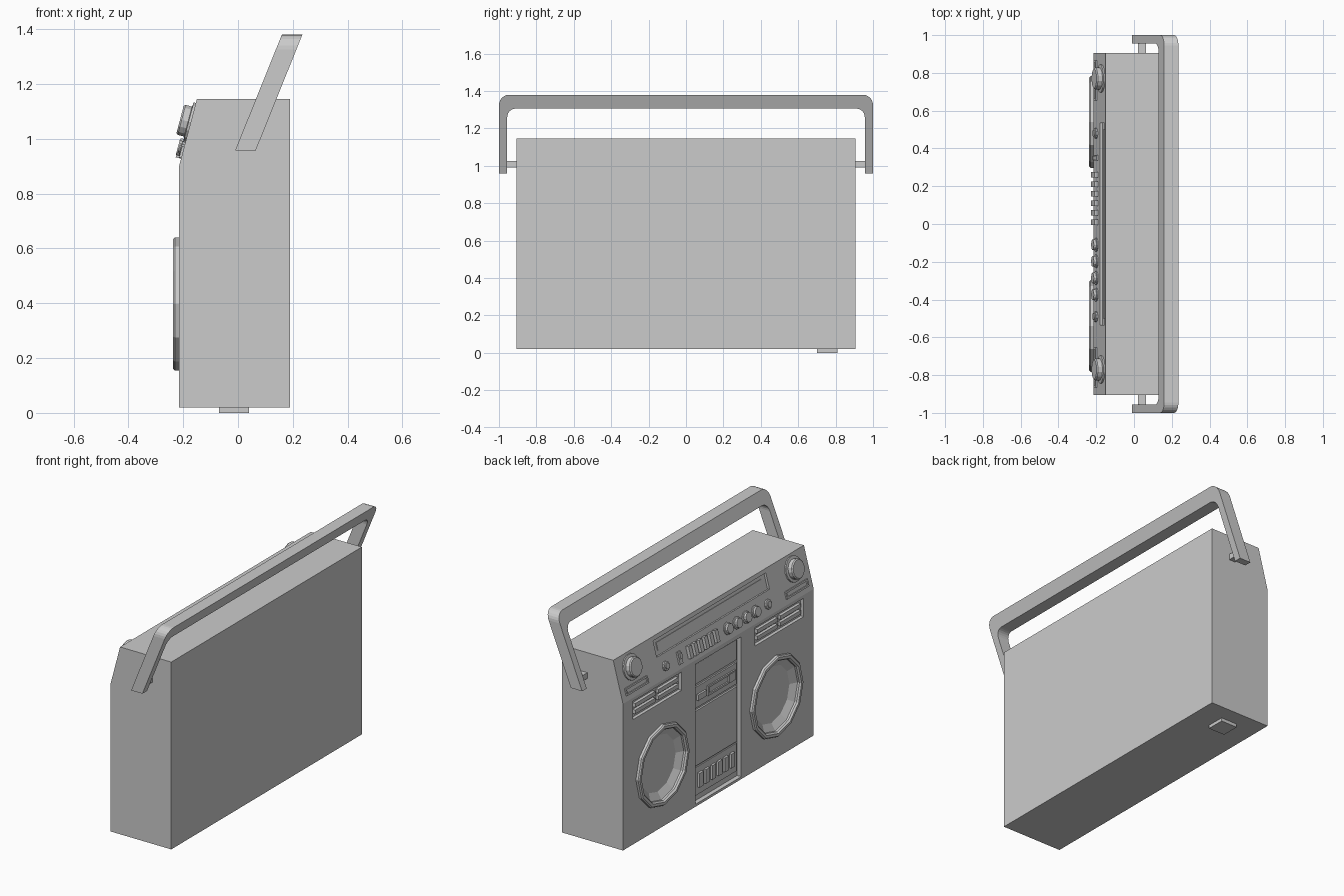
import bpy, bmesh
from math import pi, sin, cos, hypot
from mathutils import Matrix

if "Cube" in bpy.data.objects:
    bpy.data.objects.remove(bpy.data.objects["Cube"])

# Working planes: local a = along y, b = up the face, c = outward from the face
L = hypot(.065, .245)
FRONT = Matrix(((0, 0, -1, -.215), (1, 0, 0, 0), (0, 1, 0, 0), (0, 0, 0, 1)))
SLOPE = Matrix(((0, .065 / L, -.245 / L, -.215), (1, 0, 0, 0),
                (0, .245 / L, .065 / L, .9), (0, 0, 0, 1)))
WORLD = Matrix.Identity(4)


def sl(z):
    """height z -> distance up the sloped face"""
    return (z - .9) / .245 * L


def finish(name, bm, M):
    bm.transform(M)
    bmesh.ops.recalc_face_normals(bm, faces=bm.faces)
    me = bpy.data.meshes.new(name)
    bm.to_mesh(me)
    bm.free()
    ob = bpy.data.objects.new(name, me)
    bpy.context.collection.objects.link(ob)
    return ob


def prism(name, M, pts, c0, c1):
    bm = bmesh.new()
    lo = [bm.verts.new((a, b, c0)) for a, b in pts]
    hi = [bm.verts.new((a, b, c1)) for a, b in pts]
    bm.faces.new(lo)
    bm.faces.new(hi)
    for i in range(len(pts)):
        j = (i + 1) % len(pts)
        bm.faces.new((lo[i], lo[j], hi[j], hi[i]))
    return finish(name, bm, M)


def box(name, M, a0, a1, b0, b1, c0, c1):
    return prism(name, M, [(a0, b0), (a1, b0), (a1, b1), (a0, b1)], c0, c1)


def lathe(name, M, a, b, prof, n, closed=False):
    """revolve (radius, height) points about the outward axis"""
    bm = bmesh.new()
    rings = [[bm.verts.new((a + r * cos(2 * pi * k / n), b + r * sin(2 * pi * k / n), c))
              for k in range(n)] for r, c in prof]
    pairs = list(zip(rings, rings[1:])) + ([(rings[-1], rings[0])] if closed else [])
    for p, q in pairs:
        for k in range(n):
            m = (k + 1) % n
            bm.faces.new((p[k], p[m], q[m], q[k]))
    if not closed:
        bm.faces.new(rings[0])
        bm.faces.new(rings[-1])
    return finish(name, bm, M)


def frame(name, M, a0, a1, b0, b1, t, c0, c1):
    """four thin strips around a rectangle"""
    box(name + "_low", M, a0, a1, b0, b0 + t, c0, c1)
    box(name + "_top", M, a0, a1, b1 - t, b1, c0, c1)
    box(name + "_side_a", M, a0, a0 + t, b0 + t, b1 - t, c0, c1)
    box(name + "_side_b", M, a1 - t, a1, b0 + t, b1 - t, c0, c1)


# Case: side profile (x, z) extruded along y
XZ = Matrix(((1, 0, 0, 0), (0, 0, 1, 0), (0, 1, 0, 0), (0, 0, 0, 1)))
case = prism("case", XZ, [(-.215, .02), (.19, .02), (.19, 1.145), (-.15, 1.145), (-.215, .9)],
             -.905, .905)

# Recesses cut in the face
cutters = [box("cut_deck", FRONT, -.217, .217, .035, .875, -.027, .05),
           box("cut_dial", SLOPE, -.535, .535, sl(1.03), sl(1.122), -.014, .05)]
for s in (-1, 1):
    cutters.append(box("cut_vent", FRONT, s * .35, s * .81, .77, .88, -.02, .05))
    cutters.append(lathe("cut_speaker", FRONT, s * .54, .397,
                         [(.17, -.025), (.212, 0), (.212, .05)], 12))
for c in cutters:
    c.hide_render = True
    m = case.modifiers.new("recess", "BOOLEAN")
    m.operation, m.solver, m.object = "DIFFERENCE", "EXACT", c
bpy.context.view_layer.update()
cut_mesh = bpy.data.meshes.new_from_object(
    case.evaluated_get(bpy.context.evaluated_depsgraph_get()))
case.modifiers.clear()
case.data = cut_mesh
for c in cutters:
    bpy.data.objects.remove(c)

for s in (-1, 1):
    # Speaker rims
    lathe("speaker_rim", FRONT, s * .54, .397,
          [(.243, -.005), (.243, .015), (.236, .022), (.22, .022), (.212, .012), (.212, -.005)],
          12, True)
    # Vent bars
    for b in (.805, .845):
        for a in (.47, .69):
            box("vent_bar", FRONT, s * a - .095, s * a + .095, b - .012, b + .012, -.021, -.002)
    # Large knobs with the slots below
    lathe("large_knob", SLOPE, s * .77, sl(1.06),
          [(.075, -.005), (.075, .008), (.058, .01), (.058, .034), (.052, .04)], 14)
    frame("slot_frame", SLOPE, s * .76 - .105, s * .76 + .105, sl(.93), sl(.972), .01, -.003, .008)
    # Handle pins
    box("handle_pin", WORLD, .022, .064, s * .9, s * .965, .99, 1.025)

# Cassette deck
F = -.028
box("upper_panel", FRONT, -.2, .2, .74, .86, F, -.018)
box("slot_panel", FRONT, -.2, .2, .595, .722, F, -.018)
box("slot_button", FRONT, .1, .18, .64, .675, -.02, -.006)
frame("tape_slot", FRONT, -.18, .08, .63, .69, .012, -.02, -.01)
box("slot_latch", FRONT, -.165, -.115, .637, .683, -.02, -.008)
box("cassette_door", FRONT, -.2, .2, .25, .58, F, -.016)
box("key_panel", FRONT, -.2, .2, .07, .238, F, -.02)
for i in range(6):
    a = .15 - i * .06
    box("deck_key", FRONT, a - .018, a + .018, .115, .2, -.022, -.006)

# Tuning dial and control row
box("dial_strip", SLOPE, -.5, .5, sl(1.055), sl(1.1), -.015, -.01)
Z = sl(.962)
for a in (.48, -.49):
    lathe("jack_ring", SLOPE, a, Z, [(.028, -.003), (.028, .01), (.018, .012), (.018, .018)], 10)
box("slide_switch", SLOPE, .335, .365, Z - .036, Z + .036, -.003, .01)
box("slide_tab", SLOPE, .34, .36, Z - .005, Z + .025, .005, .02)
for i in range(6):
    a = .26 - i * .05
    box("push_button", SLOPE, a - .014, a + .014, Z - .036, Z + .036, -.003, .02)
for i in range(4):
    lathe("small_knob", SLOPE, -.11 - i * .088, Z,
          [(.036, -.003), (.036, .006), (.028, .008), (.028, .022)], 12)

# Single foot under the case
box("foot", WORLD, -.07, .04, .7, .81, 0, .025)


# Handle: U outline in (y, z), sheared backwards as it rises
def arc(y, z, r, t0, t1, n=6):
    return [(y + r * cos(t0 + (t1 - t0) * k / n), z + r * sin(t0 + (t1 - t0) * k / n))
            for k in range(n + 1)]


outer = [(1, .958)] + arc(.945, 1.325, .055, 0, pi / 2)
inner = arc(.91, 1.26, .046, pi / 2, 0) + [(.956, .958)]
left_outer = [(-y, z) for y, z in reversed(outer)]
left_inner = [(-y, z) for y, z in reversed(inner)]
k = .17 / .422
SHEAR = Matrix(((0, k, 1, -.01 - .958 * k), (1, 0, 0, 0), (0, 1, 0, 0), (0, 0, 0, 1)))
prism("handle", SHEAR, outer + left_outer + left_inner + inner, 0, .075)
